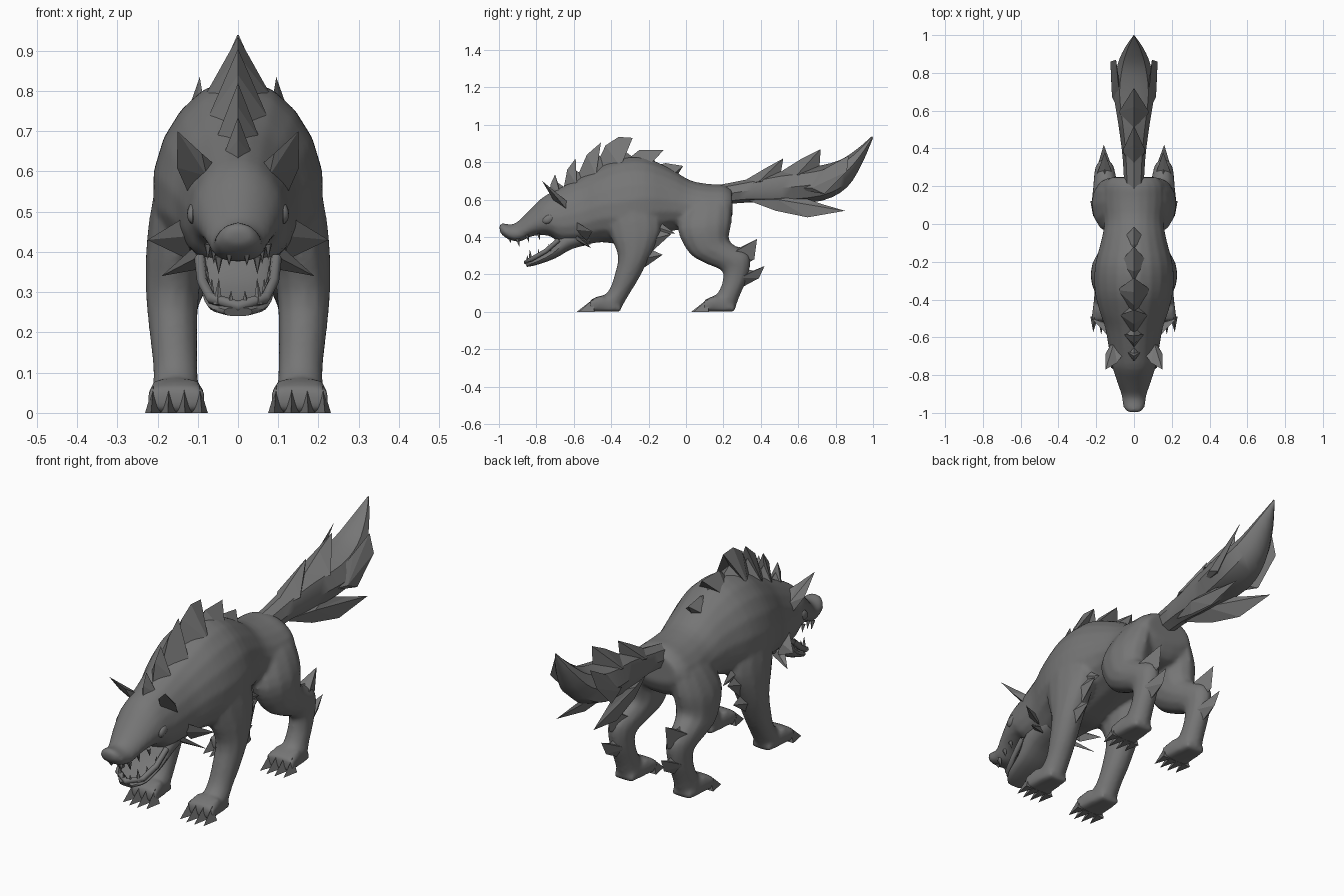
import bpy, bmesh, math
from mathutils import Vector

if "Cube" in bpy.data.objects:
    bpy.data.objects.remove(bpy.data.objects["Cube"])

fur = bpy.data.materials.new("dark_grey_fur")
fur.diffuse_color = (0.18, 0.18, 0.18, 1)
fur.use_nodes = True
fur.node_tree.nodes["Principled BSDF"].inputs["Base Color"].default_value = fur.diffuse_color


def finish(name, bm, smooth=True):
    bmesh.ops.recalc_face_normals(bm, faces=bm.faces[:])
    me = bpy.data.meshes.new(name)
    bm.to_mesh(me)
    bm.free()
    me.materials.append(fur)
    if smooth:
        me.shade_smooth()
        me.set_sharp_from_angle(angle=math.radians(42))
    ob = bpy.data.objects.new(name, me)
    bpy.context.collection.objects.link(ob)
    return ob


def catmull(st, sub):
    """Smoothly interpolate a list of tuples."""
    out = []
    for i in range(len(st) - 1):
        p = [st[max(i - 1, 0)], st[i], st[i + 1], st[min(i + 2, len(st) - 1)]]
        for k in range(sub):
            t = k / sub
            out.append([0.5 * (2 * b + (c - a) * t + (2 * a - 5 * b + 4 * c - d) * t * t
                               + (3 * b - a - 3 * c + d) * t ** 3) for a, b, c, d in zip(*p)])
    return out + [list(st[-1])]


def loft(name, stations, sub=3, seg=14, power=1.0, side=1, taper=0):
    """Station: (y1, z1, y2, z2, half width, centre x); taper narrows the first end."""
    bm = bmesh.new()
    rings = []
    for y1, z1, y2, z2, w, xc in catmull(stations, sub):
        ring = []
        for k in range(seg):
            a = 2 * math.pi * k / seg
            c, s = math.cos(a), math.sin(a)
            c = math.copysign(abs(c) ** power, c) * (1 - taper * s)
            s = math.copysign(abs(s) ** power, s)
            ring.append(bm.verts.new((side * (xc + c * w), (y1 + y2) / 2 + s * (y1 - y2) / 2,
                                      (z1 + z2) / 2 + s * (z1 - z2) / 2)))
        rings.append(ring)
    for r, q in zip(rings, rings[1:]):
        for k in range(seg):
            j = (k + 1) % seg
            bm.faces.new((r[k], r[j], q[j], q[k]))
    bm.faces.new(rings[0])
    bm.faces.new(rings[-1])
    return finish(name, bm)


def tuft(name, outline, offset, side=1, low=1):
    """Flat outline thickened into a wedge by two ridge points near its base."""
    bm = bmesh.new()
    pts = [Vector(p) for p in outline]
    mid = (pts[0] + pts[-1]) / 2 * 0.8 + sum(pts, Vector()) / len(pts) * 0.2
    flip = lambda v: (v.x * side, v.y, v.z)
    vs = [bm.verts.new(flip(p)) for p in pts]
    for sgn in (1, -low):
        m = bm.verts.new(flip(mid + Vector(offset) * sgn))
        for i in range(len(vs)):
            bm.faces.new((vs[i], vs[(i + 1) % len(vs)], m))
    return finish(name, bm, False)


def cone(name, base, tip, r, seg=5):
    base, tip = Vector(base), Vector(tip)
    d = tip - base
    bm = bmesh.new()
    bmesh.ops.create_cone(bm, cap_ends=True, segments=seg, radius1=r, radius2=0, depth=d.length)
    rot = d.to_track_quat('Z', 'Y')
    for v in bm.verts:
        v.co = rot @ v.co + (base + tip) / 2
    return finish(name, bm, False)


# Skull, neck and torso in one skin
body = loft("body", [
    (-1.0, .46, -.992, .42, .03, 0), (-.985, .475, -.955, .39, .056, 0),
    (-.92, .47, -.89, .375, .066, 0), (-.85, .53, -.82, .405, .09, 0),
    (-.77, .61, -.73, .405, .116, 0), (-.69, .655, -.66, .36, .13, 0),
    (-.57, .715, -.53, .36, .152, 0), (-.47, .77, -.45, .37, .182, 0),
    (-.36, .82, -.34, .36, .207, 0), (-.22, .825, -.22, .39, .205, 0),
    (-.08, .765, -.08, .43, .17, 0), (.02, .705, .02, .44, .155, 0),
    (.12, .685, .12, .43, .165, 0), (.20, .68, .21, .45, .16, 0),
    (.245, .655, .25, .52, .12, 0)], seg=18, power=.95, taper=.19)
skin = [body]

# Lower jaw with raised lip
loft("lower_jaw", [
    (-.862, .262, -.85, .24, .035, 0), (-.81, .28, -.80, .25, .075, 0),
    (-.73, .335, -.70, .285, .092, 0), (-.66, .42, -.61, .335, .105, 0),
    (-.53, .46, -.51, .36, .1, 0)], power=.8)
cu = bpy.data.curves.new("lip_path", 'CURVE')
cu.dimensions, cu.bevel_depth, cu.bevel_resolution = '3D', .014, 1
lip = [(.095, -.68, .385), (.088, -.75, .325), (.067, -.82, .285), (0, -.853, .265)]
lip += [(-x, y, z) for x, y, z in lip[-2::-1]]
sp = cu.splines.new('POLY')
sp.points.add(len(lip) - 1)
for p, c in zip(sp.points, lip):
    p.co = (*c, 1)
cu.materials.append(fur)
bpy.context.collection.objects.link(bpy.data.objects.new("lower_lip", cu))

# Mane crest: side outlines of each lock, base front to base back
mane = [
    ([(-.73, .60), (-.725, .68), (-.70, .735), (-.685, .69), (-.61, .64)], .04),
    ([(-.66, .63), (-.635, .76), (-.59, .82), (-.595, .76), (-.50, .70)], .055),
    ([(-.60, .68), (-.53, .84), (-.455, .905), (-.47, .84), (-.36, .75)], .075),
    ([(-.50, .74), (-.43, .89), (-.36, .935), (-.285, .93), (-.33, .86), (-.2, .77)], .09),
    ([(-.37, .77), (-.25, .865), (-.12, .865), (-.17, .81), (-.08, .72)], .09),
    ([(-.24, .76), (-.11, .795), (-.015, .78), (-.04, .74), (.04, .65)], .075)]
for i, (o, w) in enumerate(mane):
    tuft(f"mane_lock_{i + 1}", [(0, y, z) for y, z in o], (w, 0, 0))

# Tail with top locks
loft("tail", [
    (.16, .675, .18, .57, .05, 0), (.36, .715, .34, .585, .06, 0),
    (.5, .75, .52, .575, .08, 0), (.68, .775, .73, .595, .108, 0),
    (.82, .81, .86, .665, .088, 0), (.92, .875, .94, .79, .05, 0),
    (.995, .94, 1.0, .93, .003, 0)], seg=8)
tuft("tail_lock_front", [(0, .26, .67), (0, .42, .765), (0, .52, .82), (0, .5, .70)], (.06, 0, 0))
tuft("tail_lock_rear", [(0, .46, .72), (0, .62, .82), (0, .72, .87), (0, .71, .72)], (.08, 0, 0))

for side, tag in ((1, "left"), (-1, "right")):
    # Tail side locks
    tuft(f"tail_side_lock_{tag}", [(.06, .56, .66), (.085, .76, .775), (.095, .87, .835),
                                   (.125, .86, .75), (.12, .74, .63)], (.025, 0, 0), side)
    tuft(f"tail_low_lock_{tag}", [(.02, .32, .6), (.06, .48, .54), (.085, .65, .505),
                                  (.1, .85, .54), (.075, .73, .575), (.05, .6, .62)],
         (.03, 0, 0), side)

    # Ear
    tuft(f"ear_{tag}", [(.05, -.68, .61), (.09, -.735, .645), (.15, -.77, .7),
                        (.152, -.69, .61), (.125, -.64, .55)], (.015, .035, 0), side)

    # Eye
    bm = bmesh.new()
    bmesh.ops.create_uvsphere(bm, u_segments=10, v_segments=6, radius=1)
    for v in bm.verts:
        v.co = (side * (.113 + v.co.x * .014), -.735 + v.co.y * .032,
                .495 + v.co.z * .024 + v.co.y * .008)
    finish(f"eye_{tag}", bm)

    # Teeth
    for i, (x, y, z, h, r) in enumerate([(.048, -.90, .39, -.045, .012), (.022, -.945, .395, -.03, .01),
                                         (.06, -.85, .41, -.04, .01), (.075, -.79, .42, -.04, .01)]):
        cone(f"upper_tooth_{tag}_{i + 1}", (side * x, y, z), (side * x, y + .01, z + h), r)
    for i, (x, y, z, h, r) in enumerate([(.05, -.83, .27, .065, .013), (.018, -.845, .265, .04, .01),
                                         (.068, -.785, .295, .04, .01), (.08, -.73, .325, .04, .01)]):
        cone(f"lower_tooth_{tag}_{i + 1}", (side * x, y, z), (side * x * .95, y - .005, z + h), r)

    # Cheek fur
    tuft(f"cheek_lock_upper_{tag}", [(.11, -.62, .5), (.225, -.5, .43), (.12, -.53, .38)],
         (0, .025, 0), side)
    tuft(f"cheek_lock_lower_{tag}", [(.09, -.61, .43), (.19, -.505, .34), (.08, -.55, .36)],
         (0, .022, 0), side)

    # Front leg with elbow fur; the top tapers into the shoulder
    skin.append(loft(f"front_leg_{tag}", [
        (-.38, .68, -.20, .70, .03, .125), (-.43, .55, -.15, .57, .067, .138),
        (-.41, .42, -.13, .44, .077, .15), (-.365, .30, -.19, .30, .067, .163),
        (-.382, .2, -.25, .18, .06, .16), (-.41, .12, -.305, .09, .056, .155),
        (-.45, .08, -.345, .02, .059, .155)], side=side, seg=12))
    tuft(f"elbow_lock_upper_{tag}", [(.15, -.26, .47), (.165, -.08, .415), (.16, -.24, .27)],
         (.05, 0, 0), side)
    tuft(f"elbow_lock_lower_{tag}", [(.16, -.25, .36), (.165, -.125, .305), (.16, -.29, .19)],
         (.045, 0, 0), side)
    tuft(f"flank_lock_{tag}", [(.14, -.26, .57), (.155, -.06, .42), (.14, -.24, .4)],
         (.04, 0, 0), side)

    # Hind leg with hock fur
    skin.append(loft(f"hind_leg_{tag}", [
        (.06, .625, .18, .63, .03, .085), (-.01, .55, .24, .58, .065, .108),
        (-.045, .44, .245, .48, .088, .132),
        (.015, .315, .23, .39, .082, .142), (.10, .26, .27, .35, .068, .15),
        (.19, .22, .34, .30, .056, .155), (.195, .165, .335, .2, .051, .155),
        (.175, .11, .29, .09, .053, .155), (.145, .08, .265, .02, .059, .155)], side=side, seg=12))
    tuft(f"hock_lock_upper_{tag}", [(.155, .17, .37), (.155, .29, .345), (.155, .38, .39),
                                    (.155, .365, .28), (.155, .25, .22)], (.055, 0, 0), side)
    tuft(f"hock_lock_lower_{tag}", [(.155, .28, .24), (.155, .36, .22), (.16, .42, .245),
                                    (.155, .39, .18), (.155, .26, .11)], (.045, 0, 0), side)

    # Paws: flat-soled block and four clawed toes
    for leg, heel in (("front", -.35), ("hind", .262)):
        skin.append(loft(f"{leg}_paw_{tag}", [
            (heel, .03, heel, 0, .05, .155), (heel - .05, .06, heel - .05, 0, .058, .155),
            (heel - .10, .088, heel - .10, 0, .065, .154), (heel - .165, .062, heel - .165, 0, .074, .153)],
            sub=2, seg=12, power=.5, side=side))
        for i in range(4):
            f = i - 1.5
            x = .153 + f * .038
            y = heel - .24 + abs(f) * .012
            tuft(f"{leg}_toe_{tag}_{i + 1}", [(x - .021, heel - .14, 0), (x + f * .004, y, 0),
                                              (x + .021, heel - .14, 0)], (0, 0, .068), side, 0)

# Fuse torso, legs and paws into one smooth skin
bpy.ops.object.select_all(action='DESELECT')
for ob in skin:
    ob.select_set(True)
bpy.context.view_layer.objects.active = body
bpy.ops.object.join()
remesh = body.modifiers.new("fuse", 'REMESH')
remesh.mode, remesh.voxel_size, remesh.use_smooth_shade = 'VOXEL', .011, True
relax = body.modifiers.new("relax", 'SMOOTH')
relax.factor, relax.iterations = .5, 5
